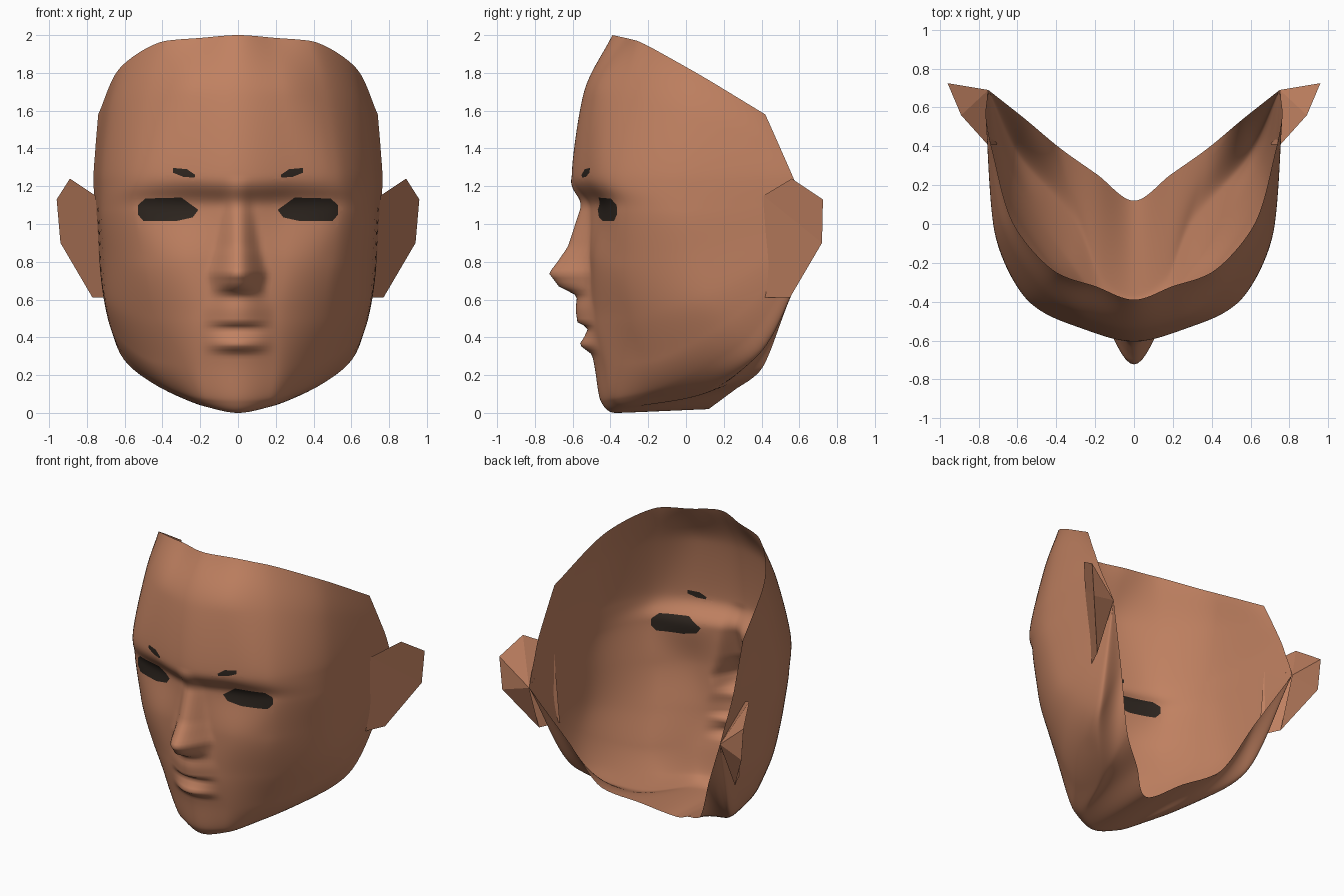
import bpy, bmesh
from mathutils import Vector

if "Cube" in bpy.data.objects:
    bpy.data.objects.remove(bpy.data.objects["Cube"])


def material(name, rgb):
    m = bpy.data.materials.new(name)
    m.diffuse_color = (*rgb, 1)
    m.use_nodes = True
    m.node_tree.nodes["Principled BSDF"].inputs["Base Color"].default_value = m.diffuse_color
    return m


skin = material("warm_skin", (0.53, 0.22, 0.12))
dark = material("dark_brown", (0.027, 0.019, 0.014))

# Half-face contours, forehead rim to jaw rim: centre (y, z), then three points and the side rim (x, y, z)
ROWS = [
    (-.39, 2.0, .20, -.32, 1.985, .38, -.26, 1.97, .63, .02, 1.82, .74, .42, 1.58),
    (-.545, 1.68, .24, -.49, 1.68, .47, -.34, 1.67, .69, .02, 1.57, .755, .50, 1.40),
    (-.605, 1.25, .29, -.53, 1.26, .53, -.41, 1.25, .725, .0, 1.23, .765, .57, 1.24),
    (-.52, 1.08, .25, -.455, 1.08, .54, -.36, 1.08, .725, .0, 1.07, .76, .62, 1.12),
    (-.52, .80, .25, -.49, .80, .50, -.36, .80, .715, .05, .85, .755, .66, 1.03),
    (-.53, .50, .21, -.475, .50, .46, -.30, .50, .705, .12, .62, .75, .69, .95),
    (-.485, .25, .20, -.43, .25, .43, -.21, .27, .685, .23, .49, .75, .69, .95),
    (-.45, .06, .17, -.39, .07, .34, -.18, .12, .65, .30, .38, .75, .69, .95),
    (-.37, .0, .16, -.29, .03, .30, .0, .08, .61, .37, .30, .75, .69, .95),
    (.12, .02, .19, .255, .12, .38, .39, .22, .56, .54, .58, .75, .69, .95),
]
# Nose and lips: height, forward offset, half width
RELIEF = [
    (1.25, 0, .08), (1.08, -.04, .09), (.88, -.105, .13), (.80, -.16, .15),
    (.74, -.205, .17), (.67, -.15, .16), (.62, -.05, .17), (.55, -.055, .20),
    (.48, -.045, .20), (.45, .01, .20), (.40, -.02, .20), (.36, -.055, .20),
    (.31, 0, .20),
]
EYE = [(.53, 1.10), (.49, 1.135), (.30, 1.14), (.21, 1.075), (.24, 1.035), (.33, 1.015),
       (.50, 1.015), (.53, 1.05)]
BROW = [(.345, 1.297), (.27, 1.29), (.226, 1.26), (.23, 1.245), (.29, 1.25), (.345, 1.272)]


def tangent(a, b):
    # Harmonic mean of neighbouring slopes: smooth, no overshoot
    return Vector([2 * p * q / (p + q) if p * q > 0 else 0 for p, q in zip(a, b)])


def smooth_path(pts, steps, mirrored=False):
    d = [b - a for a, b in zip(pts, pts[1:])]
    first = Vector((d[0].x, -d[0].y, -d[0].z)) if mirrored else d[0]
    ext = [first] + d + [d[-1]]
    tan = [tangent(a, b) for a, b in zip(ext, ext[1:])]
    out = []
    for i in range(len(d)):
        for k in range(steps):
            t = k / steps
            h = t * t * (3 - 2 * t)
            out.append(pts[i] * (1 - h) + pts[i + 1] * h
                       + tan[i] * (t * (1 - t) ** 2) - tan[i + 1] * (t * t * (1 - t)))
    return out + [pts[-1]]


def relief(p):
    for (z0, o0, w0), (z1, o1, w1) in zip(RELIEF, RELIEF[1:]):
        if z1 <= p.z <= z0 and p.y < 0:
            t = (z0 - p.z) / (z0 - z1)
            r = abs(p.x) / (w0 + (w1 - w0) * t)
            return (o0 + (o1 - o0) * t) * max(0, 1 - r * r) ** 2
    return 0


def finish(name, bm, smooth):
    mesh = bpy.data.meshes.new(name)
    for f in bm.faces:
        f.smooth = smooth
    bm.to_mesh(mesh)
    bm.free()
    ob = bpy.data.objects.new(name, mesh)
    bpy.context.collection.objects.link(ob)
    mesh.materials.append(skin)
    mesh.materials.append(dark)
    mod = ob.modifiers.new("mirror", 'MIRROR')
    mod.use_clip = True
    mod.merge_threshold = 0.0005
    return ob


# Face shell: refine the contours across, then down
rows = []
for r in ROWS:
    pts = [Vector((0, r[0], r[1]))] + [Vector(r[i:i + 3]) for i in range(2, 14, 3)]
    rows.append(smooth_path(pts, 12, True))
grid = list(zip(*[smooth_path(list(c), 14) for c in zip(*rows)]))

bm = bmesh.new()
verts = []
for row in grid:
    verts.append([bm.verts.new((p.x, p.y + relief(p), max(p.z, 0))) for p in row])
for a, b in zip(verts, verts[1:]):
    for j in range(len(a) - 1):
        bm.faces.new((a[j], b[j], b[j + 1], a[j + 1]))
bmesh.ops.remove_doubles(bm, verts=bm.verts, dist=0.0005)


# Eyes and brows: cut the outline into the shell and colour the faces inside
def paint(poly):
    xs, zs = zip(*poly)

    def near():
        out = []
        for f in bm.faces:
            c = f.calc_center_median()
            if (min(xs) - .03 < c.x < max(xs) + .03 and c.y < 0
                    and min(zs) - .03 < c.z < max(zs) + .03):
                out.append(f)
        return out

    sides = list(zip(poly, poly[1:] + poly[:1]))
    for (x0, z0), (x1, z1) in sides:
        faces = near()
        geom = faces + list({e for f in faces for e in f.edges}) + list({v for f in faces for v in f.verts})
        bmesh.ops.bisect_plane(bm, geom=geom, dist=1e-5, plane_co=(x0, 0, z0),
                               plane_no=(z1 - z0, 0, x0 - x1))
    for f in near():
        c = f.calc_center_median()
        if all((x1 - x0) * (c.z - z0) - (z1 - z0) * (c.x - x0) > 0 for (x0, z0), (x1, z1) in sides):
            f.material_index = 1


paint(EYE)
paint(BROW)
finish("face_shell", bm, True)

# Ears: flat wedges, front sheet and back sheet meeting at the rim corner
bm = bmesh.new()
front, top, out_hi, out_lo, lobe, base, rim = [bm.verts.new(p) for p in (
    (.755, .41, 1.15), (.89, .56, 1.24), (.96, .725, 1.13), (.94, .72, .90),
    (.77, .55, .61), (.705, .41, .61), (.75, .69, .95))]
for f in ((front, top, out_hi, out_lo), (front, out_lo, lobe, base), (top, front, rim),
          (out_hi, top, rim), (out_lo, out_hi, rim), (lobe, out_lo, rim)):
    bm.faces.new(f)
bmesh.ops.recalc_face_normals(bm, faces=bm.faces)
finish("ears", bm, False)
